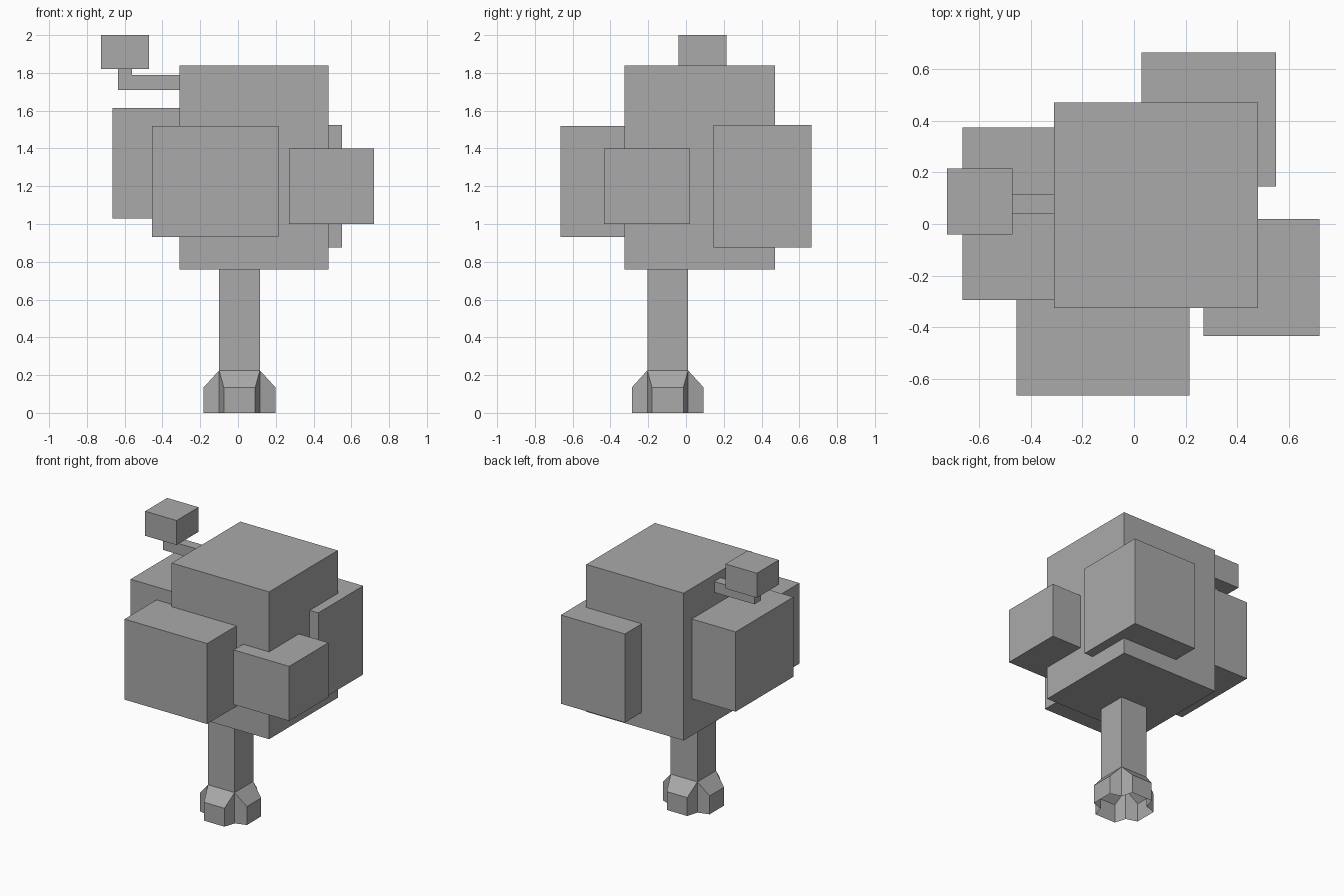
import bpy, bmesh

cube = bpy.data.objects.get("Cube")
if cube:
    bpy.data.objects.remove(cube, do_unlink=True)

grey = bpy.data.materials.new("plain_grey")
grey.use_nodes = True
COLOUR = (0.4, 0.4, 0.4, 1)
grey.diffuse_color = COLOUR
grey.node_tree.nodes["Principled BSDF"].inputs["Base Color"].default_value = COLOUR


def finish(name, bm):
    mesh = bpy.data.meshes.new(name)
    bm.to_mesh(mesh)
    bm.free()
    mesh.materials.append(grey)
    obj = bpy.data.objects.new(name, mesh)
    bpy.context.collection.objects.link(obj)
    return obj


def box(name, xs, ys, zs):
    """Axis-aligned block given by its low and high limits."""
    bm = bmesh.new()
    bmesh.ops.create_cube(bm, size=1)
    for v in bm.verts:
        v.co = [lim[0] if c < 0 else lim[1] for c, lim in zip(v.co, (xs, ys, zs))]
    return finish(name, bm)


# Foliage blocks
box("crown", (-0.31, 0.48), (-0.325, 0.47), (0.76, 1.84))
box("front_foliage", (-0.455, 0.215), (-0.665, 0.005), (0.93, 1.52))
box("right_foliage", (-0.665, 0.005), (-0.295, 0.375), (1.03, 1.615))
box("back_foliage", (0.03, 0.55), (0.145, 0.665), (0.875, 1.525))
box("left_foliage", (0.27, 0.72), (-0.435, 0.02), (1.0, 1.4))

# Bent side branch with its leaf block
box("branch", (-0.56, -0.30), (0.04, 0.115), (1.71, 1.79))
box("branch_tip", (-0.635, -0.56), (0.04, 0.115), (1.71, 1.825))
box("branch_leaves", (-0.725, -0.47), (-0.04, 0.215), (1.82, 2.0))

# Trunk: square shaft flaring into four tapered roots, open underneath
CX, CY = 0.008, -0.097
HALF, ROOT_HALF, REACH = 0.108, 0.083, 0.19
TOP, FLARE, SHOULDER = 0.77, 0.225, 0.135
bm = bmesh.new()


def turned(x, y, z, turns):
    for _ in range(turns):
        x, y = -y, x
    return bm.verts.new((CX + x, CY + y, z))


for k in range(4):
    a_top, a, a_low = [turned(-HALF, -HALF, z, k) for z in (TOP, FLARE, 0)]
    b_top, b, b_low = [turned(HALF, -HALF, z, k) for z in (TOP, FLARE, 0)]
    c, c_low = [turned(-ROOT_HALF, -REACH, z, k) for z in (SHOULDER, 0)]
    d, d_low = [turned(ROOT_HALF, -REACH, z, k) for z in (SHOULDER, 0)]
    for face in ((a, b, b_top, a_top), (c, d, b, a), (c_low, d_low, d, c),
                 (a_low, c_low, c, a), (d_low, b_low, b, d)):
        bm.faces.new(face)
bmesh.ops.remove_doubles(bm, verts=bm.verts, dist=0.0005)
finish("trunk_and_roots", bm)
